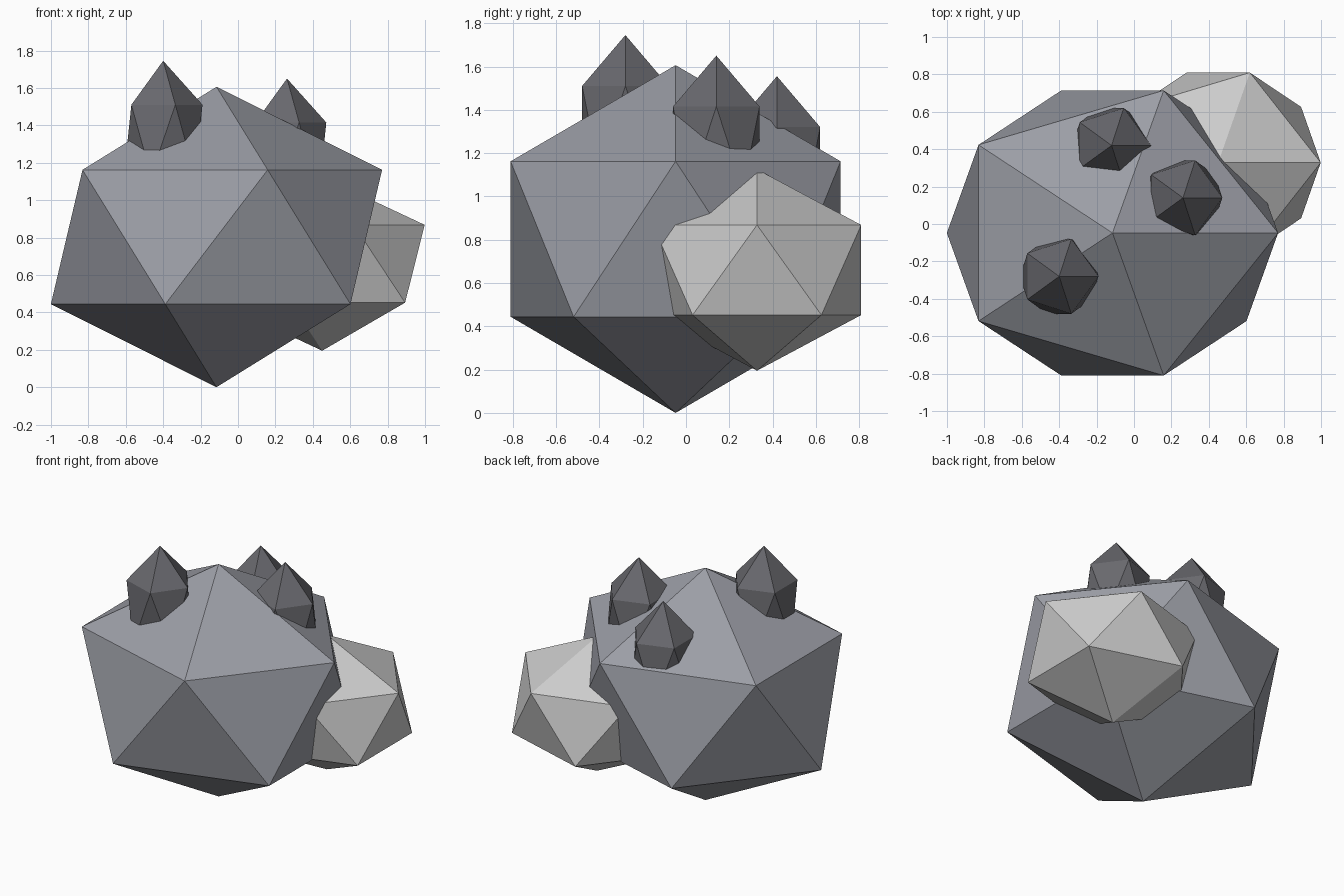
import bpy

if "Cube" in bpy.data.objects:
    bpy.data.objects.remove(bpy.data.objects["Cube"])


def material(name, rgb):
    mat = bpy.data.materials.new(name)
    mat.diffuse_color = (*rgb, 1)
    mat.use_nodes = True
    mat.node_tree.nodes["Principled BSDF"].inputs["Base Color"].default_value = mat.diffuse_color
    return mat


def rock(name, centre, radii, mat):
    """Flat-faced icosahedron stretched to the given radii."""
    bpy.ops.mesh.primitive_ico_sphere_add(subdivisions=1, radius=1, location=centre)
    ob = bpy.context.object
    ob.name = name
    ob.scale = radii
    bpy.ops.object.transform_apply(location=False, rotation=False, scale=True)
    ob.data.materials.append(mat)
    return ob


stone = material("stone", (0.33, 0.34, 0.38))
pale_stone = material("pale_stone", (0.53, 0.52, 0.54))
ore = material("ore", (0.14, 0.14, 0.155))

# Main boulder and the smaller one leaning on its back right
rock("boulder", (-0.115, -0.048, 0.803), (0.99, 0.896, 0.803), stone)
rock("side_boulder", (0.45, 0.328, 0.66), (0.613, 0.566, 0.465), pale_stone)

# Tall ore nuggets half sunk into the top
for i, centre in enumerate([(-0.4, -0.28, 1.32), (0.262, 0.14, 1.225), (-0.12, 0.42, 1.13)], 1):
    rock(f"ore_nugget_{i}", centre, (0.235, 0.235, 0.425), ore)
